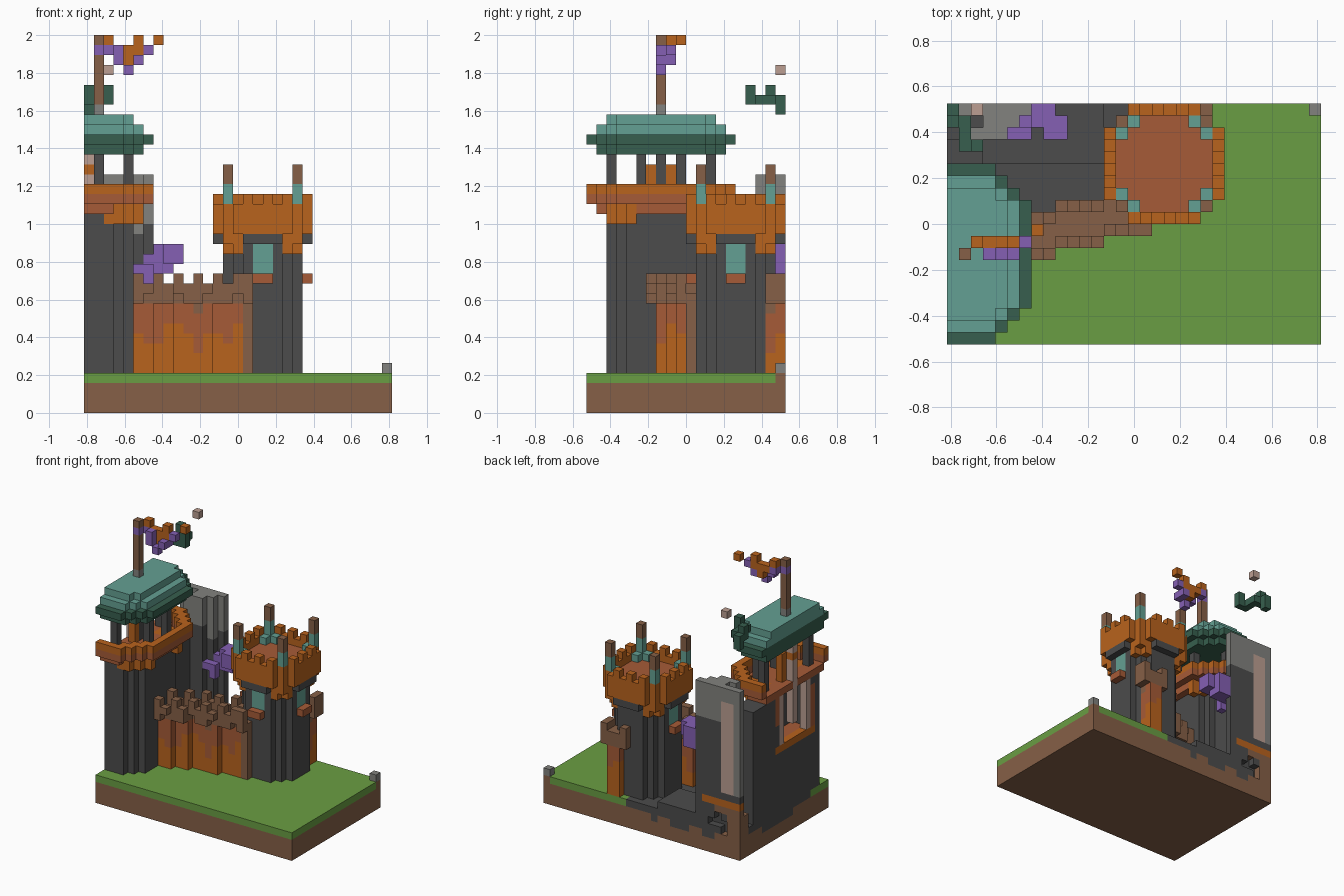
import bpy
import bmesh

cube = bpy.data.objects.get("Cube")
if cube:
    bpy.data.objects.remove(cube, do_unlink=True)

V = 2 / 38                      # block size
NX, NY = 31, 20                 # ground size in blocks
COLOURS = {
    "grass_green": "6a9e43", "earth_brown": "866047", "dark_stone": "4c4c4c",
    "light_stone": "82827e", "orange_wood": "b9631d", "sienna_wood": "a65b37",
    "teal_tile": "64a093", "deep_green": "375f4e", "purple_cloth": "8560b4",
    "pale_plaster": "bc9f92",
}


def linear(c):
    c /= 255
    return c / 12.92 if c <= 0.04045 else ((c + 0.055) / 1.055) ** 2.4


MATS = {}
for name, code in COLOURS.items():
    rgba = [linear(c) for c in bytes.fromhex(code)] + [1]
    m = bpy.data.materials.new(name)
    m.use_nodes = True
    m.diffuse_color = rgba
    m.node_tree.nodes["Principled BSDF"].inputs["Base Color"].default_value = rgba
    MATS[name] = m
GREEN, BROWN, DARK, GREY, ORANGE, SIENNA, TEAL, DEEP, PURPLE, PALE = COLOURS

grid = {}                       # block -> (part, colour)


def put(part, col, cells):
    for c in cells:
        grid[c] = (part, col(*c) if callable(col) else col)


def box(i, j, k):
    """Blocks in inclusive ranges; a single number is one layer."""
    r = [range(a, a + 1) if isinstance(a, int) else range(a[0], a[1] + 1) for a in (i, j, k)]
    return [(x, y, z) for x in r[0] for y in r[1] for z in r[2]]


def octagon(ci, cj, r, s, k):
    """Octagonal slab clipped to the ground outline."""
    return [c for c in box((0, NX - 1), (0, NY - 1), k)
            if max(abs(c[0] - ci), abs(c[1] - cj)) <= r and abs(c[0] - ci) + abs(c[1] - cj) <= s]


def ring(ci, cj, r, s, k, ds=2):
    inner = set(octagon(ci, cj, r - 1, s - ds, k))
    return [c for c in octagon(ci, cj, r, s, k) if c not in inner]


def weathered(i, j, k):
    t = k + ((i * 7 + j * 3) % 5 - 2) * 0.8
    if i == 16:
        return BROWN
    return ORANGE if t < 7.2 else SIENNA if t < 11 else BROWN


# Ground slab, lawn and courtyard paving
put("earth", BROWN, box((0, 30), (0, 19), (0, 2)))
put("lawn", GREEN, box((0, 30), (0, 19), 3))
put("earth", BROWN, [(30, 19, 3)])
put("corner_stone", GREY, [(30, 19, 4)])
put("paving", DARK, box((0, 14), (10, 19), 3) + box((15, 17), (12, 19), 3))
put("paving", DARK, box((2, 12), (15, 19), 4) + box((0, 3), (4, 9), 3) + box(0, (8, 14), 2))
for i in (4, 5, 8, 9, 10, 13):
    put("paving", DARK, [(i, 19, 2)])

# Large half tower, open on its cut side
A = (-1, 7)
put("great_tower", DARK, octagon(*A, 5, 8, (4, 19)))
for c in box((0, 2), (4, 10), (12, 19)):
    grid.pop(c, None)
put("tower_room", SIENNA, box((0, 2), (4, 10), 12))
put("tower_room", ORANGE, box(0, (3, 11), 12))
put("tower_room", SIENNA, box(0, 3, (13, 18)) + box(0, 11, (16, 19)))
put("tower_room", PALE, box(0, 4, (13, 19)) + box(0, 10, (13, 19)))

# Balcony around the large tower
put("balcony_floor", SIENNA, octagon(*A, 6, 9, 20))
put("balcony_rail", SIENNA, ring(*A, 7, 11, 21))
put("balcony_rail", ORANGE, ring(*A, 7, 11, 22))
for j in (2, 10):
    put("balcony_brackets", ORANGE, [c for c in octagon(*A, 6, 9, (19, 20))
                                     if c[0] >= 2 and j <= c[1] <= j + 2])
put("balcony_posts", ORANGE, box(1, 6, (21, 24)) + box(1, 8, (21, 24)))
put("plaster_column", PALE, box(0, 7, (15, 25)))
put("plaster_column", ORANGE, [(0, 7, 24)])

# Roof pillars and roof
for i, j in ((1, 2), (4, 5), (4, 9), (1, 12), (1, 7)):
    put("roof_pillars", DARK, box(i, j, (21, 25)))
for k, r, s, col in ((26, 6, 10, DEEP), (27, 7, 11, DEEP), (28, 6, 10, TEAL), (29, 5, 9, TEAL)):
    put("roof", col, octagon(*A, r, s, k))

# Flag pole and ragged flag
put("flag_pole", BROWN, box(1, 7, (31, 37)))
put("flag_pole", GREY, [(1, 7, 30)])
put("flag", PURPLE, [(1, 7, 36), (2, 8, 36), (3, 7, 36), (3, 7, 35), (4, 7, 34),
                     (5, 7, 35), (5, 8, 35), (6, 8, 36)])
put("flag", ORANGE, [(2, 8, 37), (3, 8, 36), (4, 8, 36), (4, 8, 35), (5, 8, 36),
                     (5, 8, 37), (7, 9, 37)])

# Floating roof debris
put("debris_tiles", DEEP, box(0, 19, (30, 31)) + box(0, 18, (31, 32)) + box(1, (17, 18), 31)
    + box((1, 2), 16, 31) + [(2, 16, 32)])
put("debris_plaster", PALE, [(2, 19, 34)])


# Ruined back wall, stepping inward towards the tower
def ruin(i, j, k):
    if j == 19 and i in (1, 2) and 9 <= k <= 21:
        return PALE
    if j == 19 and i == 0 and k >= 9:
        return GREY
    return GREY if k >= 18 + (i * 3 + j) % 3 else DARK


put("back_wall", ruin, box((0, 6), 19, (4, 23)) + box((3, 5), 18, (4, 23)) + box((2, 4), 17, (4, 23)))
put("link_wall", DARK, box((0, 2), (13, 16), (4, 19)))
put("earth_bank", BROWN, box((0, 3), 19, (3, 6)) + box(0, 18, (3, 5)))
put("broken_beam", ORANGE, box((0, 5), 19, 7))
for c in box((2, 3), 19, (3, 5)) + [(4, 19, 4)]:
    grid.pop(c, None)
put("back_wall", DARK, box((2, 4), 18, (3, 6)) + [(3, 19, 3), (2, 19, 5)])

# Torn banner hanging from the back wall
put("banner", PURPLE, box((7, 8), 19, (14, 16)) + box((7, 9), 18, (15, 16)) + box((6, 7), 18, (14, 15))
    + box((8, 9), 17, (15, 16)) + [(5, 17, 14), (6, 17, 13), (6, 17, 14), (8, 18, 14)])

# Stepped front wall with a crenellated walkway
for i in range(5, 17):
    s = 6 + (i > 6) + (i > 8) + (i > 12)
    put("front_wall", weathered, box(i, (s + 1, s + 2), (4, 10)))
    put("wall_walk", BROWN, box(i, (s + 1, s + 3), 11))
    for j in (s, s + 3):
        put("wall_parapet", BROWN, [(i, j, 12)])
        if i % 2 or i > 14:
            put("wall_parapet", BROWN, [(i, j, 13)])
    if i % 3:
        put("wall_parapet", BROWN, [(i, s, 11)])

# Wall stub behind the small tower
put("stub_wall", weathered, box((19, 20), (18, 19), (4, 10)))
put("stub_wall", BROWN, box((18, 21), (18, 19), (11, 12)))
for i in (18, 21):
    put("stub_wall", BROWN, box(i, (18, 19), 13))

# Small round tower
B = (17.5, 14.5)
put("small_tower", DARK, octagon(*B, 3.5, 5, (4, 15)) + octagon(*B, 3.5, 6, (16, 18)))
put("tower_cornice", DARK, octagon(*B, 4.5, 6, 17))
put("tower_crown", ORANGE, octagon(*B, 4.5, 7, 18))
put("tower_floor", SIENNA, octagon(*B, 4.5, 7, 19))
put("tower_crown", ORANGE, ring(*B, 4.5, 7, (19, 20), 1))
put("tower_crown", ORANGE, [c for c in ring(*B, 4.5, 7, 21, 1) if (c[0] + c[1]) % 2 == 0])
for i, di in ((14, 1), (21, -1)):
    for j, dj in ((11, 1), (18, -1)):
        put("tower_brackets", ORANGE, box(i + di, j, (16, 18)) + box(i, j + dj, (16, 18))
            + box(i, j, (17, 18)) + box(i + di, j + dj, (16, 18)))
        put("turret_posts", TEAL, box(i, j, (21, 22)) + [(i + di, j, 20), (i, j + dj, 20)])
        put("turret_posts", BROWN, box(i, j, (23, 24)))

# Windows and sills on three sides
put("windows", TEAL, box((17, 18), 11, (14, 16)) + box(14, (14, 15), (14, 16))
    + box(21, (14, 15), (14, 16)))
put("window_sills", SIENNA, box((17, 18), 10, 13) + box(13, (14, 15), 13) + box(22, (14, 15), 13))

# Turn the blocks into one mesh per part, keeping outer faces only
SIDES = [(axis, d) for axis in range(3) for d in (0, 1)]


def build(part):
    bm = bmesh.new()
    verts, slots = {}, []
    for cell, (owner, col) in grid.items():
        if owner != part:
            continue
        for axis, d in SIDES:
            near = list(cell)
            near[axis] += 2 * d - 1
            if tuple(near) in grid:
                continue
            ring_pts = []
            for a, b in ((0, 0), (1, 0), (1, 1), (0, 1)):
                p = list(cell)
                p[axis] += d
                p[(axis + 1) % 3] += a
                p[(axis + 2) % 3] += b
                p = tuple(p)
                if p not in verts:
                    verts[p] = bm.verts.new(((p[0] - NX / 2) * V, (p[1] - NY / 2) * V, p[2] * V))
                ring_pts.append(verts[p])
            face = bm.faces.new(ring_pts if d else ring_pts[::-1])
            if col not in slots:
                slots.append(col)
            face.material_index = slots.index(col)
    mesh = bpy.data.meshes.new(part)
    bm.to_mesh(mesh)
    bm.free()
    for col in slots:
        mesh.materials.append(MATS[col])
    bpy.context.collection.objects.link(bpy.data.objects.new(part, mesh))


for part in dict.fromkeys(owner for owner, _ in grid.values()):
    build(part)
